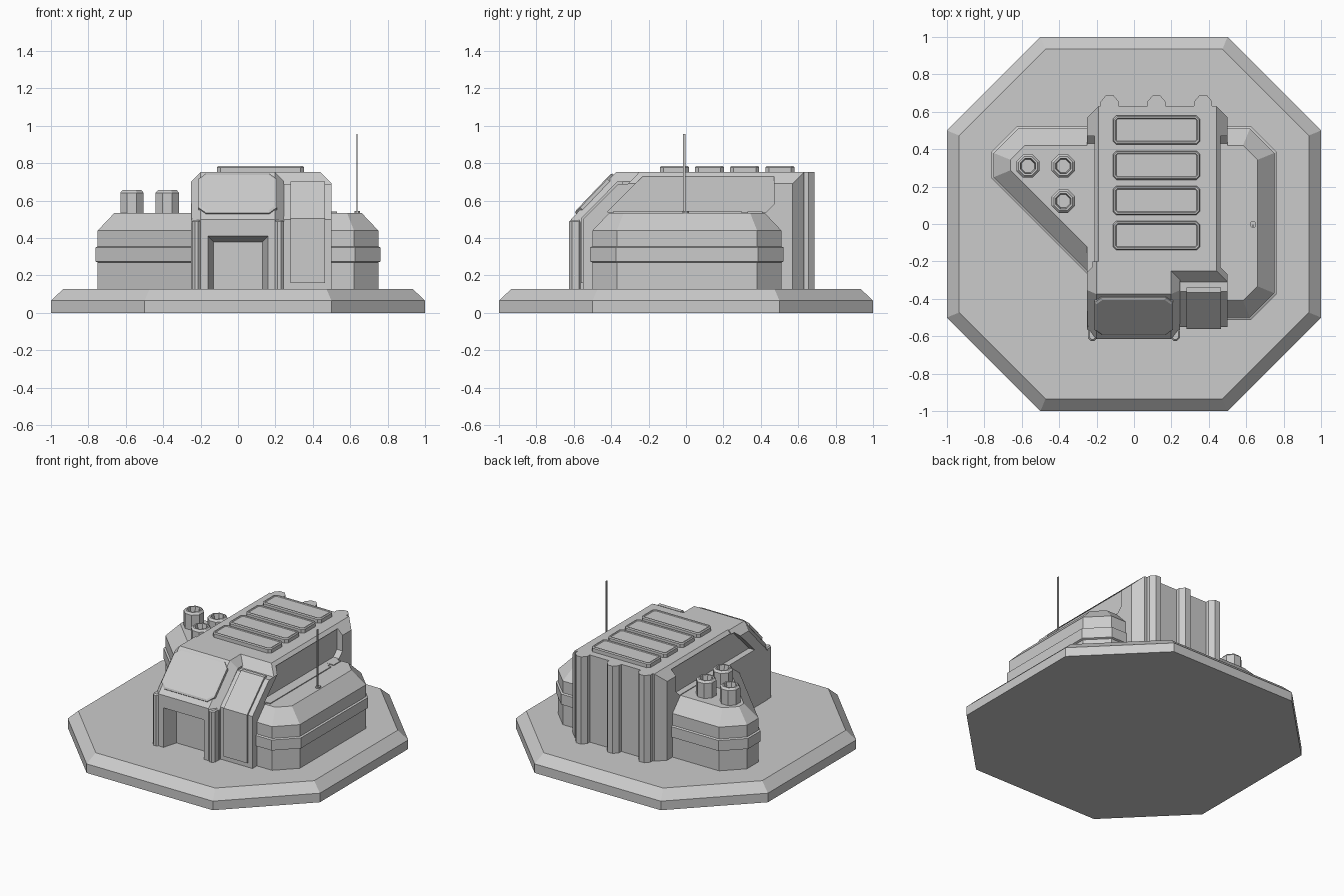
import bpy, bmesh, math
from mathutils import Vector, Matrix

if "Cube" in bpy.data.objects:
    bpy.data.objects.remove(bpy.data.objects["Cube"])


def finish(name, bm):
    bmesh.ops.recalc_face_normals(bm, faces=bm.faces[:])
    me = bpy.data.meshes.new(name)
    bm.to_mesh(me)
    bm.free()
    ob = bpy.data.objects.new(name, me)
    bpy.context.collection.objects.link(ob)
    return ob


def offset(poly, d):
    """Mitred outward offset of a counter-clockwise outline."""
    out = []
    for i, p in enumerate(poly):
        p, a, b = Vector(p), Vector(poly[i - 1]), Vector(poly[(i + 1) % len(poly)])
        e, f = (p - a).normalized(), (b - p).normalized()
        n, m = Vector((e.y, -e.x)), Vector((f.y, -f.x))
        out.append(p + (n + m) * (d / (1 + n.dot(m))))
    return out


def stack(name, poly, tiers):
    """Loft an outline through (offset, z) tiers, capped at both ends."""
    bm = bmesh.new()
    rings = [[bm.verts.new((p[0], p[1], z)) for p in offset(poly, d)] for d, z in tiers]
    n = len(poly)
    for lo, hi in zip(rings, rings[1:]):
        for i in range(n):
            j = (i + 1) % n
            bm.faces.new((lo[i], lo[j], hi[j], hi[i]))
    bm.faces.new(rings[0][::-1])
    bm.faces.new(rings[-1])
    return finish(name, bm)


def prism_x(name, profile, x0, x1, bevel=0, pick=None):
    """Extrude a (y, z) profile along x and chamfer the picked edges."""
    bm = bmesh.new()
    face = bm.faces.new([bm.verts.new((x0, y, z)) for y, z in profile])
    new = bmesh.ops.extrude_face_region(bm, geom=[face])["geom"]
    bmesh.ops.translate(bm, vec=(x1 - x0, 0, 0),
                        verts=[g for g in new if isinstance(g, bmesh.types.BMVert)])
    bmesh.ops.recalc_face_normals(bm, faces=bm.faces[:])
    if bevel:
        edges = [e for e in bm.edges if abs(e.verts[0].co.x - e.verts[1].co.x) < 1e-4
                 and pick(e.verts[0].co, e.verts[1].co)]
        bmesh.ops.bevel(bm, geom=edges, offset=bevel, segments=1, affect='EDGES')
    return finish(name, bm)


def octo(cx, cy, w, d, c):
    """Rectangle with cut corners, counter-clockwise."""
    a, b = w / 2, d / 2
    pts = [(a, c - b), (a, b - c), (a - c, b), (c - a, b),
           (-a, b - c), (-a, c - b), (c - a, -b), (a - c, -b)]
    return [(cx + x, cy + y) for x, y in pts]


def cut(targets, cutter):
    for ob in targets:
        mod = ob.modifiers.new("cut", 'BOOLEAN')
        mod.operation, mod.solver, mod.object = 'DIFFERENCE', 'EXACT', cutter
        bpy.context.view_layer.objects.active = ob
        bpy.ops.object.modifier_apply(modifier=mod.name)
    bpy.data.objects.remove(cutter)


# Foundation pad
stack("foundation_pad", octo(0, 0, 2, 2, 0.5), [(0, 0), (0, 0.065), (-0.065, 0.127)])

# Main hall, with a stepped front on its right half
hall = prism_x("main_hall",
               [(-0.55, 0.12), (-0.55, 0.5), (-0.36, 0.69), (-0.31, 0.69),
                (-0.25, 0.752), (0.63, 0.752), (0.63, 0.12)], -0.25, 0.5, 0.06,
               lambda a, b: min(a.z, b.z) > 0.74 or min(a.y, b.y) > 0.6)

# Entrance block with sloped front
entrance = prism_x("entrance_block",
                   [(-0.615, 0.12), (-0.615, 0.5), (-0.375, 0.752), (-0.2, 0.752), (-0.2, 0.12)],
                   -0.25, 0.247, 0.05,
                   lambda a, b: min(a.y, b.y) < -0.3 and max(a.z, b.z) > 0.2)

# Side recesses and doorway
recess = [(-0.42, 0.54), (-0.23, 0.73), (0.47, 0.73), (0.47, 0.58), (0.43, 0.54)]
cut([hall], prism_x("cutter", recess, 0.455, 0.6))
cut([hall, entrance], prism_x("cutter", recess, -0.35, -0.205))
door = stack("cutter", [(-0.16, 0.1), (0.16, 0.1), (0.16, 0.41), (-0.16, 0.41)],
             [(0.002, 0.64), (0, 0.615), (-0.03, 0.51)])
door.data.transform(Matrix(((1, 0, 0, 0), (0, 0, -1, 0), (0, 1, 0, -0.05), (0, 0, 0, 1)))
                    @ Matrix.Translation((0, 0.05, 0)))
door.data.flip_normals()
bm = bmesh.new()
bm.from_mesh(door.data)
for v in bm.verts:
    if v.co.z < 0.2:
        v.co.z = 0.05
bmesh.ops.recalc_face_normals(bm, faces=bm.faces[:])
bm.to_mesh(door.data)
bm.free()
cut([hall, entrance], door)

# Sloped window above the door
window = stack("front_window", octo(0, 0, 0.42, 0.29, 0.04),
               [(0, -0.01), (0, 0.008), (-0.012, 0.014)])
window.location = (-0.002, -0.487, 0.634)
window.rotation_euler.x = math.atan2(0.252, 0.24)

# Door pillars
for x in (-0.222, 0.22):
    stack("door_pillar", octo(x, -0.59, 0.05, 0.07, 0.016),
          [(0, 0.12), (0, 0.488), (-0.008, 0.496)])

# Bent panel beside the entrance
prism_x("front_panel", [(-0.562, 0.16), (-0.562, 0.505), (-0.367, 0.702), (-0.34, 0.702),
                        (-0.34, 0.62), (-0.5, 0.46), (-0.5, 0.16)], 0.28, 0.465)

# Rear ribs
for x in (-0.13, 0.12, 0.37):
    stack("rear_rib", [(x - 0.048, 0.6), (x + 0.048, 0.6), (x + 0.048, 0.655),
                       (x + 0.02, 0.688), (x - 0.02, 0.688), (x - 0.048, 0.655)],
          [(0, 0.12), (0, 0.752)])

# Roof panels
for i in range(4):
    stack("roof_panel", octo(0.12, -0.062 + i * 0.188, 0.465, 0.155, 0.018),
          [(0, 0.74), (0, 0.778), (-0.006, 0.785), (-0.014, 0.785), (-0.018, 0.78)])

# Side wings with wrap-around bands
wings = {
    "right": [(0.3, -0.5), (0.62, -0.5), (0.75, -0.37), (0.75, 0.38), (0.62, 0.51), (0.3, 0.51)],
    "left": [(-0.75, 0.25), (-0.1, -0.4), (-0.1, 0.51), (-0.62, 0.51), (-0.75, 0.38)],
}
for side, poly in wings.items():
    stack(side + "_wing", poly, [(0, 0.12), (0, 0.44), (-0.09, 0.535)])
    stack(side + "_wing_band", poly, [(-0.01, 0.265), (0.012, 0.275), (0.012, 0.35), (-0.01, 0.36)])

# Walkway strips on the right wing roof
for y0, y1 in ((-0.39, 0.3), (0.33, 0.41)):
    stack("wing_strip", [(0.48, y0), (0.528, y0), (0.528, y1), (0.48, y1)],
          [(0, 0.52), (0, 0.541)])

# Antenna
stack("antenna_foot", octo(0.637, -0.002, 0.03, 0.036, 0.008), [(0, 0.52), (0, 0.545)])
stack("antenna_mast", octo(0.637, -0.01, 0.006, 0.014, 0.001), [(0, 0.53), (0, 0.955)])

# Hollow-topped tanks on the left wing
for x, y in ((-0.567, 0.31), (-0.378, 0.31), (-0.378, 0.122)):
    stack("tank", octo(x, y, 0.125, 0.125, 0.037),
          [(0, 0.52), (0, 0.642), (-0.012, 0.656), (-0.022, 0.656), (-0.028, 0.62)])
